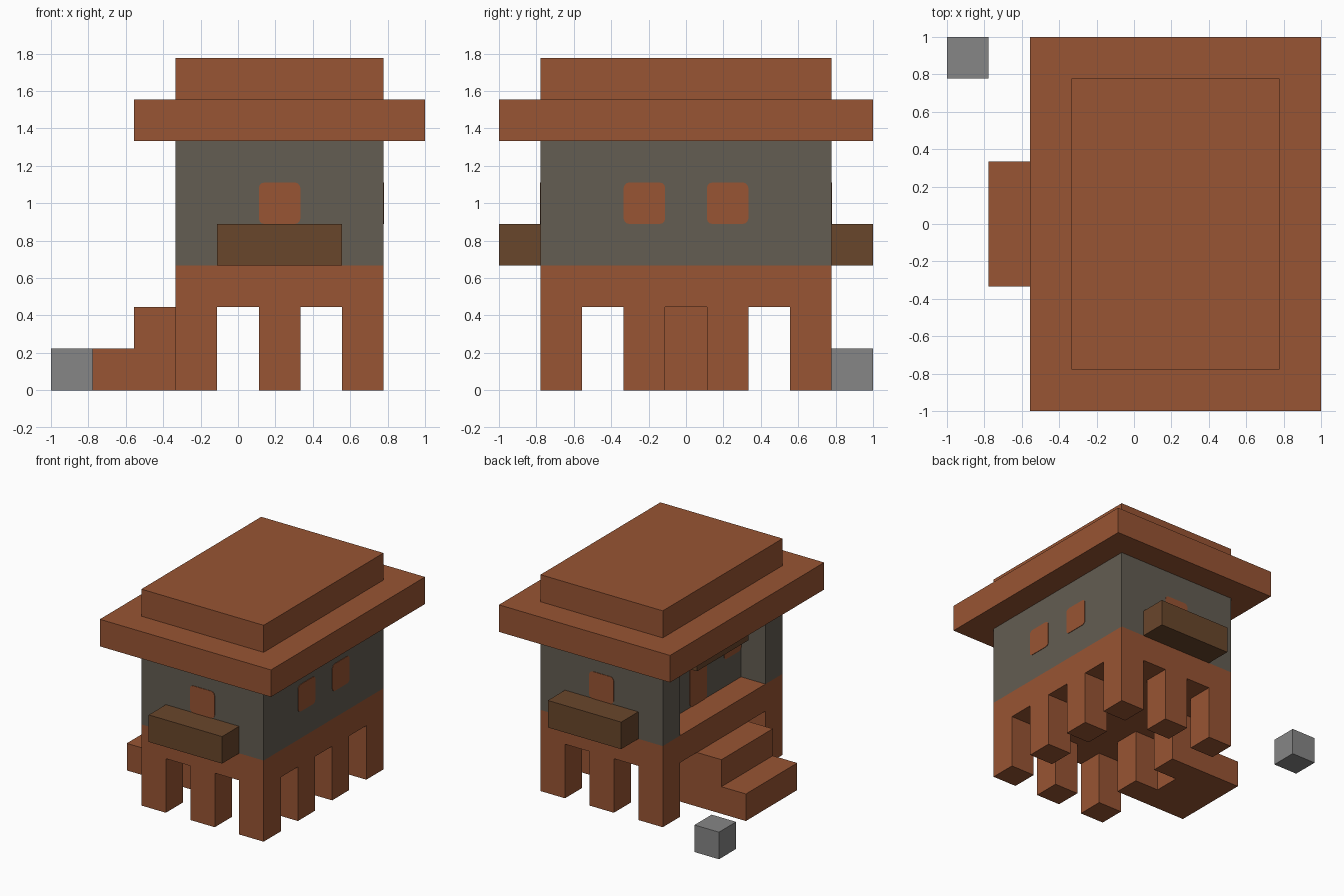
import bpy, bmesh
from math import pi
from mathutils import Matrix, Vector

if "Cube" in bpy.data.objects:
    bpy.data.objects.remove(bpy.data.objects["Cube"])

U = 2 / 9  # side of one building block


def grid(x, y, z):
    """Block counts, measured from the centre on the ground, to units."""
    return Vector((x * U, y * U, z * U))


def material(name, color):
    m = bpy.data.materials.new(name)
    m.use_nodes = True
    m.diffuse_color = (*color, 1)
    m.node_tree.nodes["Principled BSDF"].inputs["Base Color"].default_value = (*color, 1)
    return m


CLAY = material("red_brown_clay", (0.314, 0.089, 0.033))
WALL = material("dull_grey_wall", (0.125, 0.109, 0.084))
WOOD = material("dark_wood", (0.141, 0.061, 0.024))
STONE = material("grey_stone", (0.238, 0.238, 0.238))


def finish(bm, name, mat):
    bmesh.ops.recalc_face_normals(bm, faces=bm.faces)
    mesh = bpy.data.meshes.new(name)
    bm.to_mesh(mesh)
    bm.free()
    mesh.materials.append(mat)
    obj = bpy.data.objects.new(name, mesh)
    bpy.context.collection.objects.link(obj)
    return obj


def box(name, mat, low, high):
    a, b = grid(*low), grid(*high)
    bm = bmesh.new()
    frame = Matrix.Translation((a + b) / 2) @ Matrix.Diagonal((*(b - a), 1))
    bmesh.ops.create_cube(bm, size=1, matrix=frame)
    return finish(bm, name, mat)


def prism(name, mat, points, direction):
    """Extrude a closed outline of block coordinates along a direction."""
    bm = bmesh.new()
    face = bm.faces.new([bm.verts.new(grid(*p)) for p in points])
    out = bmesh.ops.extrude_face_region(bm, geom=[face], use_keep_orig=True)
    verts = [v for v in out["geom"] if isinstance(v, bmesh.types.BMVert)]
    bmesh.ops.translate(bm, verts=verts, vec=grid(*direction))
    return finish(bm, name, mat)


def pane(name, center, turn, height=1):
    """Thin plate with rounded corners, lying on a wall; turn is about z."""
    bm = bmesh.new()
    size = Matrix.Diagonal((U, 0.008, U * height, 1))
    bmesh.ops.create_cube(bm, size=1, matrix=size)
    corners = [e for e in bm.edges if abs(e.verts[0].co.y - e.verts[1].co.y) > 0.001]
    bmesh.ops.bevel(bm, geom=corners, offset=0.03, segments=3, profile=0.5, affect='EDGES')
    obj = finish(bm, name, CLAY)
    obj.matrix_world = Matrix.Translation(grid(*center)) @ Matrix.Rotation(turn, 4, 'Z')


# Stilts around the rim of the floor
for i, x in enumerate((-1.5, 0.5, 2.5)):
    for j, y in enumerate((-3.5, -1.5, 0.5, 2.5)):
        if i == 1 and j in (1, 2):
            continue
        box(f"stilt_{i}_{j}", CLAY, (x, y, 0), (x + 1, y + 1, 2))

# Floor and the two tiers of the roof
box("floor", CLAY, (-1.5, -3.5, 2), (3.5, 3.5, 3))
box("roof_eaves", CLAY, (-2.5, -4.5, 6), (4.5, 4.5, 7))
box("roof_top", CLAY, (-1.5, -3.5, 7), (3.5, 3.5, 8))

# Walls, with the porch recessed into the stair side
prism("walls", WALL, [(3.5, -3.5, 3), (3.5, 3.5, 3), (-1.5, 3.5, 3), (-1.5, 2.5, 3),
                      (-0.5, 2.5, 3), (-0.5, -2.5, 3), (-1.5, -2.5, 3), (-1.5, -3.5, 3)],
      (0, 0, 3))

# Stairs up to the porch
prism("stairs", CLAY, [(-3.5, -1.5, 0), (-1.5, -1.5, 0), (-1.5, -1.5, 2),
                       (-2.5, -1.5, 2), (-2.5, -1.5, 1), (-3.5, -1.5, 1)], (0, 3, 0))

# Planters and windows at front and back
for name, side in (("front", -1), ("back", 1)):
    y0, y1 = sorted((side * 3.5, side * 4.5))
    box(f"{name}_planter", WOOD, (-0.5, y0, 3), (2.5, y1, 4))
    pane(f"{name}_window", (1, side * 3.5, 4.5), 0)

# Windows on the long wall and in the porch, and the porch door
for i, side in enumerate((-1, 1)):
    pane(f"side_window_{i}", (3.5, side, 4.5), pi / 2)
    pane(f"porch_window_{i}", (-0.5, side * 2, 4.5), pi / 2)
pane("door", (-0.5, 0, 4), pi / 2, 2)

# Beam above the door
box("porch_beam", WOOD, (-1.5, -1.5, 5), (-0.5, 1.5, 6))

# Loose stone block beside the house
box("stone_block", STONE, (-4.5, 3.5, 0), (-3.5, 4.5, 1))
